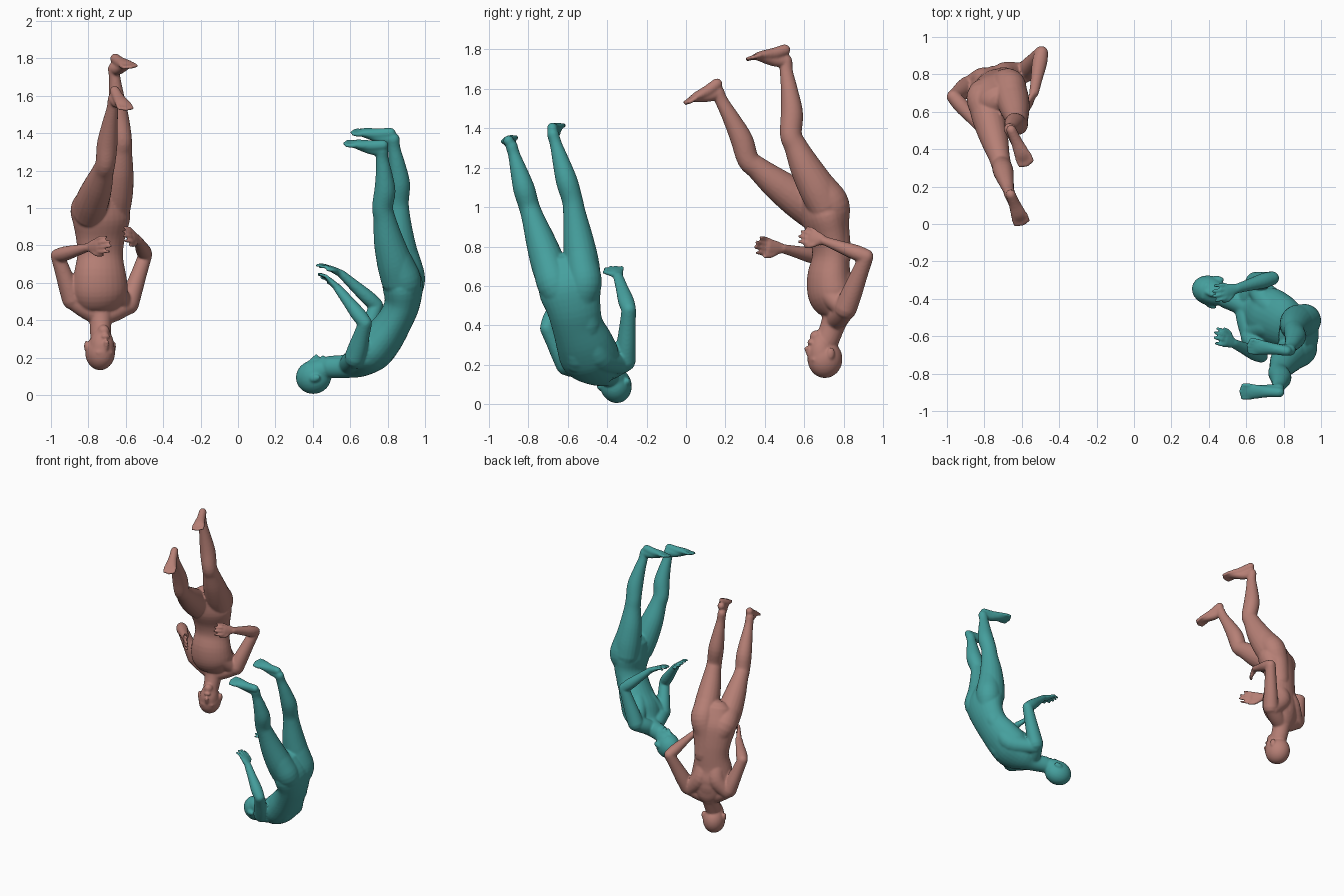
import bpy, bmesh
from math import sin, cos, pi, radians
from mathutils import Vector as V, Matrix

if "Cube" in bpy.data.objects:
    bpy.data.objects.remove(bpy.data.objects["Cube"])


def spline(rows, n=4):
    # Catmull-Rom resampling of (point, half width, half depth) rows
    flat = [(*p, a, b) for p, a, b in rows]
    flat = [flat[0]] + flat + [flat[-1]]
    out = []
    for i in range(1, len(flat) - 2):
        for k in range(n):
            t = k / n
            out.append([0.5 * (2 * q + (r - p) * t + (2 * p - 5 * q + 4 * r - s) * t * t
                        + (3 * q - p - 3 * r + s) * t ** 3)
                        for p, q, r, s in zip(*flat[i - 1:i + 3])])
    out.append(flat[-1])
    return [(V(r[:3]), r[3], r[4]) for r in out]


def loft(bm, rows, side, n=20):
    # rounded tube with elliptical sections
    rows = spline([(V(p), a, b) for p, a, b in rows])
    t0 = (rows[1][0] - rows[0][0]).normalized()
    t1 = (rows[-1][0] - rows[-2][0]).normalized()

    def cap(row, t):
        p, a, b = row
        return [(p + t * min(a, b) * sin(radians(d)), a * cos(radians(d)), b * cos(radians(d)))
                for d in (30, 60, 82)]
    rows = cap(rows[0], -t0)[::-1] + rows + cap(rows[-1], t1)
    rings = []
    for i, (p, a, b) in enumerate(rows):
        t = (rows[min(i + 1, len(rows) - 1)][0] - rows[max(i - 1, 0)][0]).normalized()
        s = V(side)
        s = (s - t * s.dot(t)).normalized()
        u = t.cross(s)
        rings.append([bm.verts.new(p + s * a * cos(2 * pi * k / n) + u * b * sin(2 * pi * k / n))
                      for k in range(n)])
    for r, q in zip(rings, rings[1:]):
        for k in range(n):
            bm.faces.new((r[k], r[(k + 1) % n], q[(k + 1) % n], q[k]))
    bm.faces.new(rings[0][::-1])
    bm.faces.new(rings[-1])


def ball(bm, c, axes, radii):
    m = Matrix([a * r for a, r in zip(axes, radii)]).transposed().to_4x4()
    bmesh.ops.create_uvsphere(bm, u_segments=24, v_segments=16, radius=1,
                              matrix=Matrix.Translation(c) @ m)


def leg(bm, hip, knee, ankle, heel, toe, fwd):
    hip, knee, ankle, heel, toe, fwd = map(V, (hip, knee, ankle, heel, toe, fwd))
    shin = (ankle - knee).normalized()
    side = fwd.cross(shin).normalized()
    rows = [(hip.lerp(knee, t) + fwd * o, a, b) for t, o, a, b in (
        (0, 0, .086, .098), (.25, .005, .088, .095), (.55, .01, .076, .080), (.85, .005, .058, .060))]
    rows += [(knee.lerp(ankle, t) + fwd * o, a, b) for t, o, a, b in (
        (.02, .002, .053, .056), (.3, -.012, .055, .057), (.6, -.008, .043, .044),
        (.85, 0, .031, .034), (1, 0, .031, .035))]
    loft(bm, rows, side)
    # foot: sole, instep and toes
    d = (toe - heel).normalized()
    fs = d.cross(shin).normalized()
    up = d.cross(fs).normalized()
    up = up if up.dot(shin) < 0 else -up
    ln = (toe - heel).length
    loft(bm, [(heel + d * .008, .027, .029), (heel.lerp(toe, .35) + up * .006, .031, .030),
              (heel.lerp(toe, .65), .041, .023), (heel.lerp(toe, .79), .040, .016)], fs)
    loft(bm, [(ankle, .029, .035), (ankle.lerp(toe, .3) + up * .006, .028, .028),
              (heel.lerp(toe, .7) + up * .004, .032, .020)], fs)
    for k in range(5):
        o = fs * (k - 2) * .018
        end = heel.lerp(toe, .98 - .025 * abs(k - 2)) + o
        loft(bm, [(end - d * ln * .2, .010, .013), (end, .010, .011)], fs, 10)


def arm(bm, sh, el, wr, tip, thumb):
    sh, el, wr, tip, thumb = map(V, (sh, el, wr, tip, thumb))
    bend = (sh - el).cross(wr - el).normalized()
    loft(bm, [(sh, .055, .057), (sh.lerp(el, .3), .049, .053), (sh.lerp(el, .65), .042, .044),
              (el, .037, .037)], bend)
    loft(bm, [(el, .037, .037), (el.lerp(wr, .25), .041, .039), (el.lerp(wr, .65), .032, .030),
              (wr, .026, .022)], bend)
    # palm, fingers and thumb
    d = (tip - wr).normalized()
    ln = (tip - wr).length
    s = (thumb - d * thumb.dot(d)).normalized()
    curl = d.cross(s) * (1 if d.cross(s).dot(sh - wr) > 0 else -1)
    loft(bm, [(wr, .025, .020), (wr.lerp(tip, .25), .037, .018), (wr.lerp(tip, .48), .040, .015)], s)
    for k, f in enumerate((.92, 1, .97, .84)):
        o = s * (.032 - .0215 * k)
        loft(bm, [(wr + d * ln * .42 + o, .011, .011), (wr + d * ln * .72 * f + o * 1.2, .0105, .0105),
                  (wr + d * ln * .98 * f + o * 1.25 + curl * .016, .009, .009)], s, 10)
    loft(bm, [(wr + d * .025 + s * .018, .014, .014), (wr + d * ln * .38 + s * .046, .012, .012),
              (wr + d * ln * .6 + s * .054 + curl * .01, .010, .010)], s, 10)


def head(bm, c, fwd, up):
    c, f, u = V(c), V(fwd), V(up).normalized()
    f = (f - u * f.dot(u)).normalized()
    r = f.cross(u)
    ax = (r, f, u)
    at = lambda x, y, z: c + r * x + f * y + u * z
    ball(bm, at(0, -.006, .003), ax, (.079, .090, .096))
    # face and jaw
    loft(bm, [(at(0, .012, .0), .070, .072), (at(0, .020, -.05), .065, .067),
              (at(0, .032, -.085), .052, .054), (at(0, .048, -.110), .032, .034)], r)
    # nose, mouth, brow, ears
    loft(bm, [(at(0, .080, -.004), .010, .010), (at(0, .096, -.046), .015, .013)], r, 12)
    ball(bm, at(0, .082, -.078), ax, (.024, .011, .013))
    ball(bm, at(0, .066, .008), ax, (.050, .018, .016))
    for s in (-1, 1):
        ball(bm, at(s * .078, -.008, -.028), ax, (.012, .020, .031))


def figure(name, color, spine, side, fwd, chest, skull, arms, legs):
    bm = bmesh.new()
    loft(bm, spine, side, 28)
    head(bm, *skull)
    neck, ribs, mid, waist = (V(spine[i][0]) for i in (-2, -4, -5, -6))
    hips = [V(l[0]) for l in legs]
    back, front = -V(fwd).normalized(), V(chest).normalized()
    for a in arms:
        arm(bm, *a)
        sh = V(a[0])
        across = (sh - neck).normalized()
        # trapezius, shoulder blade and chest muscle
        loft(bm, [(sh, .050, .052), (sh.lerp(neck, .5), .056, .056), (neck, .050, .050)], front)
        loft(bm, [(sh - across * .02 - front * .01, .05, .05), (ribs + across * .068 - front * .042, .066, .066),
                  (mid + across * .055 - front * .028, .062, .062)], across)
        loft(bm, [(sh - across * .02, .046, .046), (ribs + across * .07 + front * .048, .060, .060),
                  (mid + across * .05 + front * .03, .060, .060)], across)
    # upper back between the shoulder blades
    loft(bm, [(neck - front * .012, .06, .055), (neck.lerp(ribs, .45) - front * .032, .085, .060),
              (ribs - front * .044, .09, .066), (mid - front * .026, .09, .072)], side)
    for l in legs:
        leg(bm, *l)
        # buttock blending from waist into thigh
        h, k = V(l[0]), V(l[1])
        out = (h - (hips[0] + hips[1]) / 2).normalized()
        loft(bm, [(waist + out * .05 + back * .015, .07, .07), (h.lerp(waist, .4) + back * .026, .080, .080),
                  (h + back * .028, .088, .088), (h.lerp(k, .2) + back * .018, .084, .084),
                  (h.lerp(k, .45) + back * .002, .070, .070)], out, 24)
    bmesh.ops.recalc_face_normals(bm, faces=bm.faces)
    me = bpy.data.meshes.new(name)
    bm.to_mesh(me)
    bm.free()
    ob = bpy.data.objects.new(name, me)
    bpy.context.collection.objects.link(ob)
    mat = bpy.data.materials.new(name + "_skin")
    mat.diffuse_color = color
    mat.use_nodes = True
    mat.node_tree.nodes["Principled BSDF"].inputs["Base Color"].default_value = mat.diffuse_color
    me.materials.append(mat)
    # fuse all parts into one smooth skin
    rm = ob.modifiers.new("fuse", 'REMESH')
    rm.mode = 'VOXEL'
    rm.voxel_size = .0062
    rm.use_smooth_shade = True
    sm = ob.modifiers.new("soften", 'SMOOTH')
    sm.factor = .5
    sm.iterations = 9


# pink figure, diving head down and facing the front
figure("pink_body", (.47, .215, .18, 1),
       [((-.725, .67, 1.05), .12, .09), ((-.73, .695, .96), .158, .108), ((-.735, .725, .85), .136, .095),
        ((-.737, .735, .75), .124, .092), ((-.738, .725, .64), .143, .108), ((-.737, .737, .55), .148, .112),
        ((-.735, .760, .465), .112, .080), ((-.735, .750, .415), .064, .064), ((-.735, .715, .32), .055, .060)],
       (.95, .28, -.05), (.28, -.95, 0), (.25, -.95, .05),
       ((-.735, .70, .232), (.35, -.93, 0), (0, -.05, -1)),
       [((-.885, .735, .51), (-.965, .68, .745), (-.80, .49, .79), (-.695, .34, .81), (0, 0, -1)),
        ((-.585, .81, .485), (-.495, .915, .75), (-.535, .70, .83), (-.60, .57, .87), (.3, 0, -1))],
       [((-.80, .65, .98), (-.71, .32, 1.235), (-.665, .16, 1.585), (-.662, .165, 1.63), (-.595, -.005, 1.525),
         (.25, -.95, -.1)),
        ((-.66, .715, 1.01), (-.62, .535, 1.36), (-.665, .505, 1.745), (-.66, .51, 1.80), (-.57, .31, 1.752),
         (.3, -.95, 0))])

# teal figure, rolled onto the shoulders with legs raised
figure("teal_body", (.06, .35, .34, 1),
       [((.86, -.60, .68), .12, .09), ((.88, -.59, .59), .158, .108), ((.878, -.57, .49), .138, .095),
        ((.84, -.55, .40), .130, .094), ((.78, -.515, .31), .145, .107), ((.715, -.485, .235), .150, .112),
        ((.65, -.45, .178), .115, .084), ((.585, -.43, .155), .064, .064), ((.49, -.395, .15), .055, .060)],
       (.05, 1, .1), (-.95, 0, .2), (-.65, 0, .75),
       ((.405, -.357, .102), (-.2, -.1, .95), (-.9, .3, -.25)),
       [((.65, -.31, .22), (.74, -.29, .48), (.55, -.345, .65), (.425, -.375, .71), (-.1, -1, 0)),
        ((.625, -.605, .20), (.68, -.705, .385), (.535, -.64, .57), (.44, -.59, .66), (-.1, 1, 0))],
       [((.865, -.665, .61), (.775, -.795, 1.0), (.77, -.885, 1.31), (.785, -.9, 1.335), (.565, -.895, 1.345),
         (-1, 0, 0)),
        ((.885, -.515, .62), (.86, -.575, 1.03), (.83, -.675, 1.37), (.825, -.68, 1.40), (.605, -.65, 1.405),
         (-1, 0, 0))])
